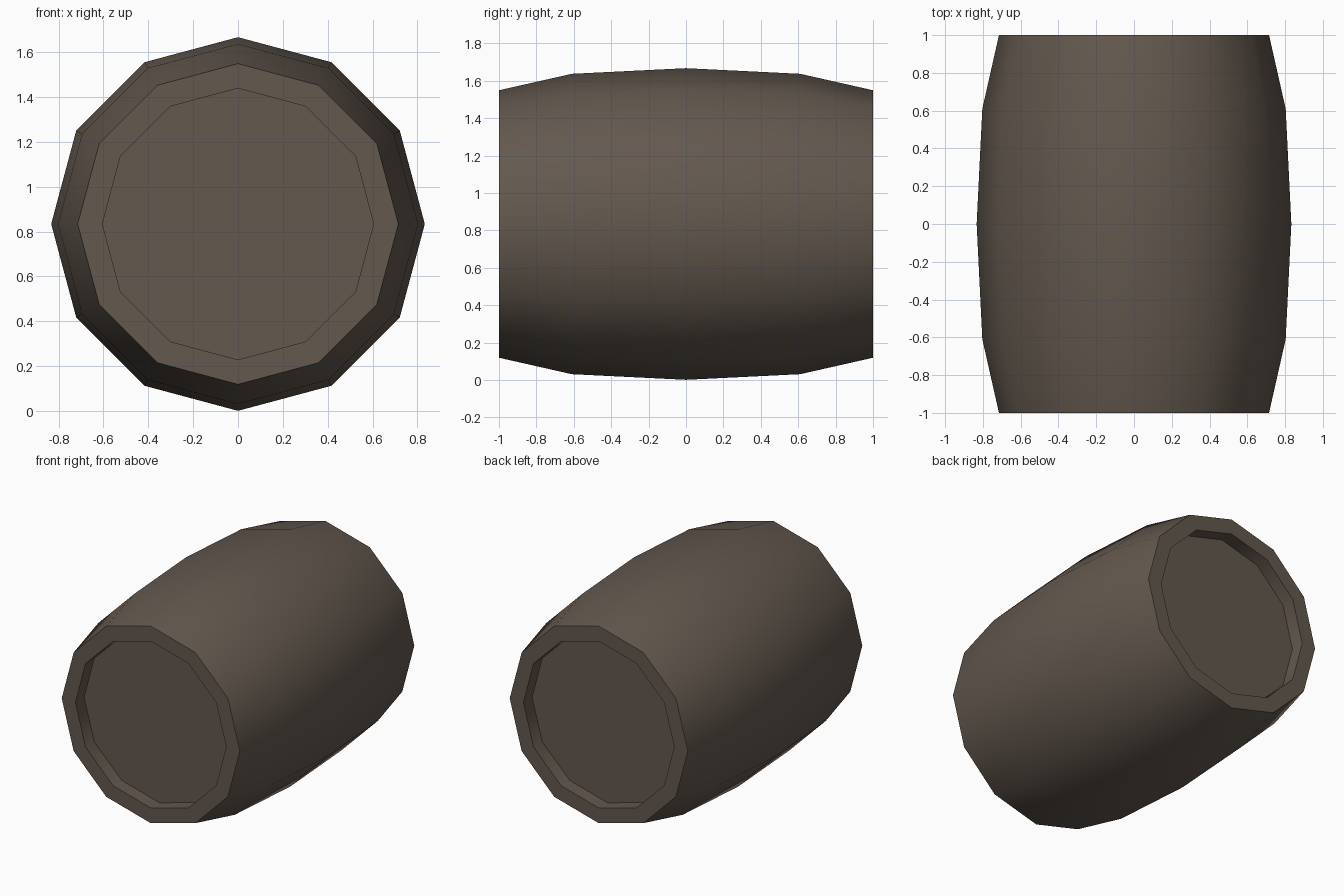
import bpy, bmesh, math

if "Cube" in bpy.data.objects:
    bpy.data.objects.remove(bpy.data.objects["Cube"])

SIDES, CENTRE_Z = 12, 0.834

# one dark wood colour
wood = bpy.data.materials.new("dark wood")
wood.diffuse_color = (0.125, 0.098, 0.077, 1)
wood.use_nodes = True
wood.node_tree.nodes["Principled BSDF"].inputs["Base Color"].default_value = wood.diffuse_color

# half profile (y, radius) from the recessed lid to the widest ring
half = [(-0.9, 0.605), (-1.0, 0.605), (-1.0, 0.715), (-0.61, 0.803)]
profile = half + [(0.0, 0.833)] + [(-y, r) for y, r in reversed(half)]

# barrel body lofted along y, closed with recessed lids
bm = bmesh.new()
rings = []
for y, r in profile:
    angles = [2 * math.pi * i / SIDES for i in range(SIDES)]
    rings.append([bm.verts.new((r * math.cos(a), y, CENTRE_Z + r * math.sin(a))) for a in angles])
for a, b in zip(rings, rings[1:]):
    for i in range(SIDES):
        j = (i + 1) % SIDES
        bm.faces.new((a[i], a[j], b[j], b[i]))
bm.faces.new(rings[0])
bm.faces.new(rings[-1])
bmesh.ops.recalc_face_normals(bm, faces=bm.faces)

mesh = bpy.data.meshes.new("barrel")
bm.to_mesh(mesh)
bm.free()
mesh.materials.append(wood)
barrel = bpy.data.objects.new("barrel", mesh)
bpy.context.collection.objects.link(barrel)

# smooth staves, sharp rims
bpy.context.view_layer.objects.active = barrel
barrel.select_set(True)
bpy.ops.object.shade_smooth_by_angle(angle=math.radians(40))
